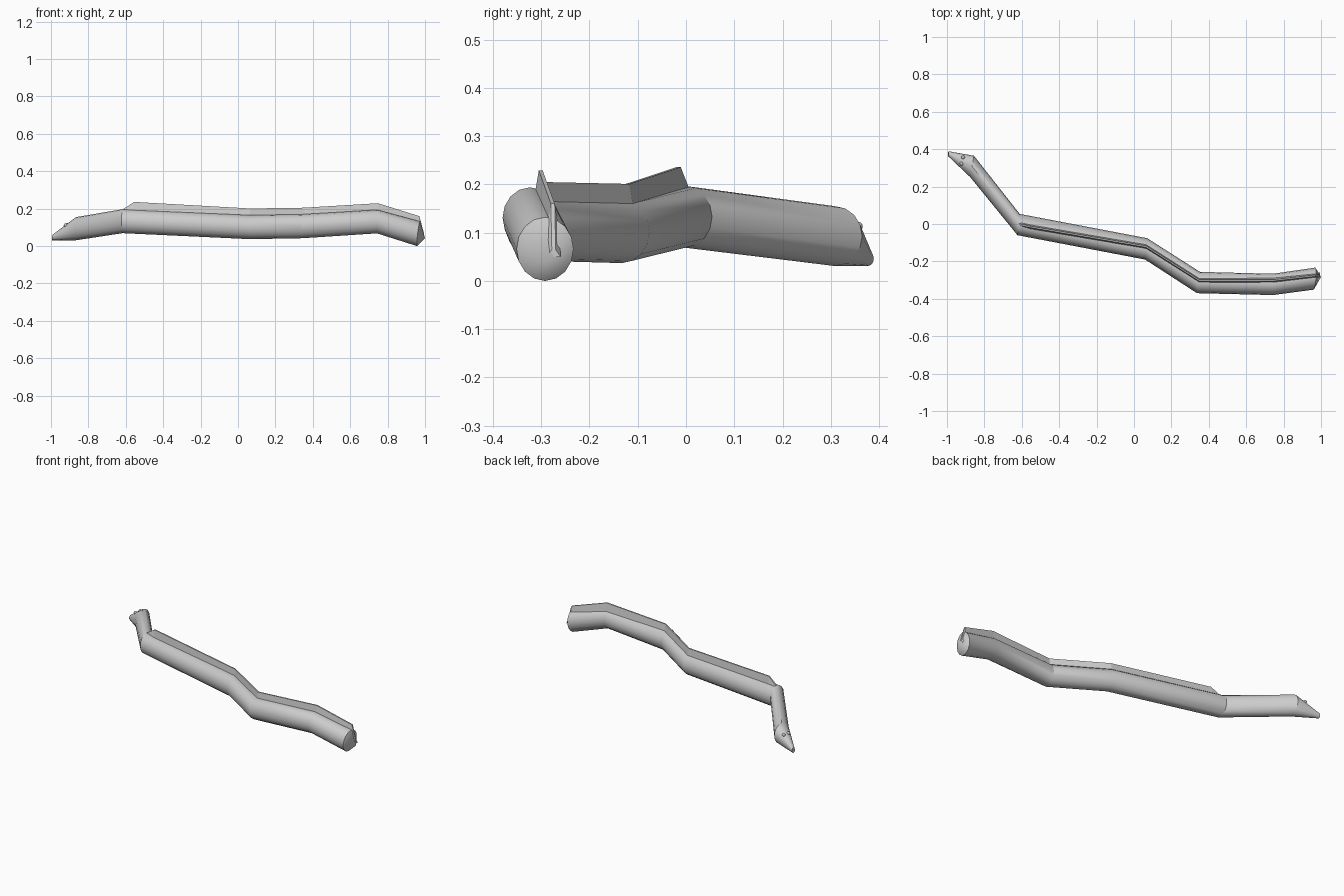
import bpy, bmesh, math
from mathutils import Vector

if "Cube" in bpy.data.objects:
    bpy.data.objects.remove(bpy.data.objects["Cube"])

SIDES = 16


def make_object(name, bm):
    bmesh.ops.recalc_face_normals(bm, faces=bm.faces[:])
    mesh = bpy.data.meshes.new(name)
    bm.to_mesh(mesh)
    bm.free()
    ob = bpy.data.objects.new(name, mesh)
    bpy.context.collection.objects.link(ob)
    return ob


def smooth(ob, degrees=28):
    bpy.ops.object.select_all(action='DESELECT')
    ob.select_set(True)
    bpy.context.view_layer.objects.active = ob
    bpy.ops.object.shade_smooth_by_angle(angle=math.radians(degrees))


def loft(name, sections):
    """Join a list of closed sections, capping both ends."""
    bm = bmesh.new()
    rings = [[bm.verts.new(p) for p in s] for s in sections]
    n = len(rings[0])
    for a, b in zip(rings, rings[1:]):
        for i in range(n):
            j = (i + 1) % n
            bm.faces.new((a[i], a[j], b[j], b[i]))
    bm.faces.new(rings[0])
    bm.faces.new(rings[-1])
    return bm


def ring(c, ry, rz, skew_y=0.12, skew_z=0.0):
    pts = []
    for i in range(SIDES):
        a = 2 * math.pi * i / SIDES
        y, z = ry * math.cos(a), rz * math.sin(a)
        pts.append(Vector(c) + Vector((skew_y * y + skew_z * z, y, z)))
    return pts


# Long bent body with a tapered snout, ending in a blunt tail cone
stations = [
    ((-0.993, 0.376, 0.046), 0.013, 0.015, 0.1, 0.1),
    ((-0.866, 0.308, 0.093), 0.057, 0.062, 0.18, 0.0),
    ((-0.617, -0.003, 0.133), 0.057, 0.064, 0.1, 0.0),
    ((0.065, -0.133, 0.101), 0.057, 0.064, 0.1, 0.0),
    ((0.345, -0.313, 0.106), 0.057, 0.064, 0.14, 0.0),
    ((0.743, -0.323, 0.131), 0.057, 0.063, 0.0, 0.0),
    ((0.965, -0.292, 0.066), 0.059, 0.066, 0.08, 0.12),
]
bm = loft("body", [ring(*s) for s in stations])
end = max(bm.faces, key=lambda f: f.calc_center_median().x if len(f.verts) == SIDES else -9)
tip = bmesh.ops.poke(bm, faces=[end])["verts"][0]
tip.co = (1.0, -0.283, 0.042)
smooth(make_object("body", bm))

# Thin dorsal fin along the back: x, y, base height, top height
fin_path = [
    (-0.615, -0.003, 0.18, 0.197),
    (-0.555, -0.015, 0.17, 0.236),
    (0.065, -0.121, 0.14, 0.201),
    (0.350, -0.302, 0.14, 0.205),
    (0.748, -0.301, 0.17, 0.229),
    (0.970, -0.276, 0.10, 0.160),
    (0.995, -0.274, 0.05, 0.065),
]
sections = []
for x, y, z0, z1 in fin_path:
    sections.append([(x, y - 0.014, z0), (x, y + 0.014, z0),
                     (x, y + 0.004, z1), (x, y - 0.004, z1)])
make_object("dorsal_fin", loft("dorsal_fin", sections))

# Two small eyes on top of the snout
for name, pos in (("eye_left", (-0.922, 0.322, 0.112)), ("eye_right", (-0.914, 0.356, 0.113))):
    bpy.ops.mesh.primitive_uv_sphere_add(segments=12, ring_count=8, radius=0.010, location=pos)
    ob = bpy.context.object
    ob.name = name
    smooth(ob, 60)
